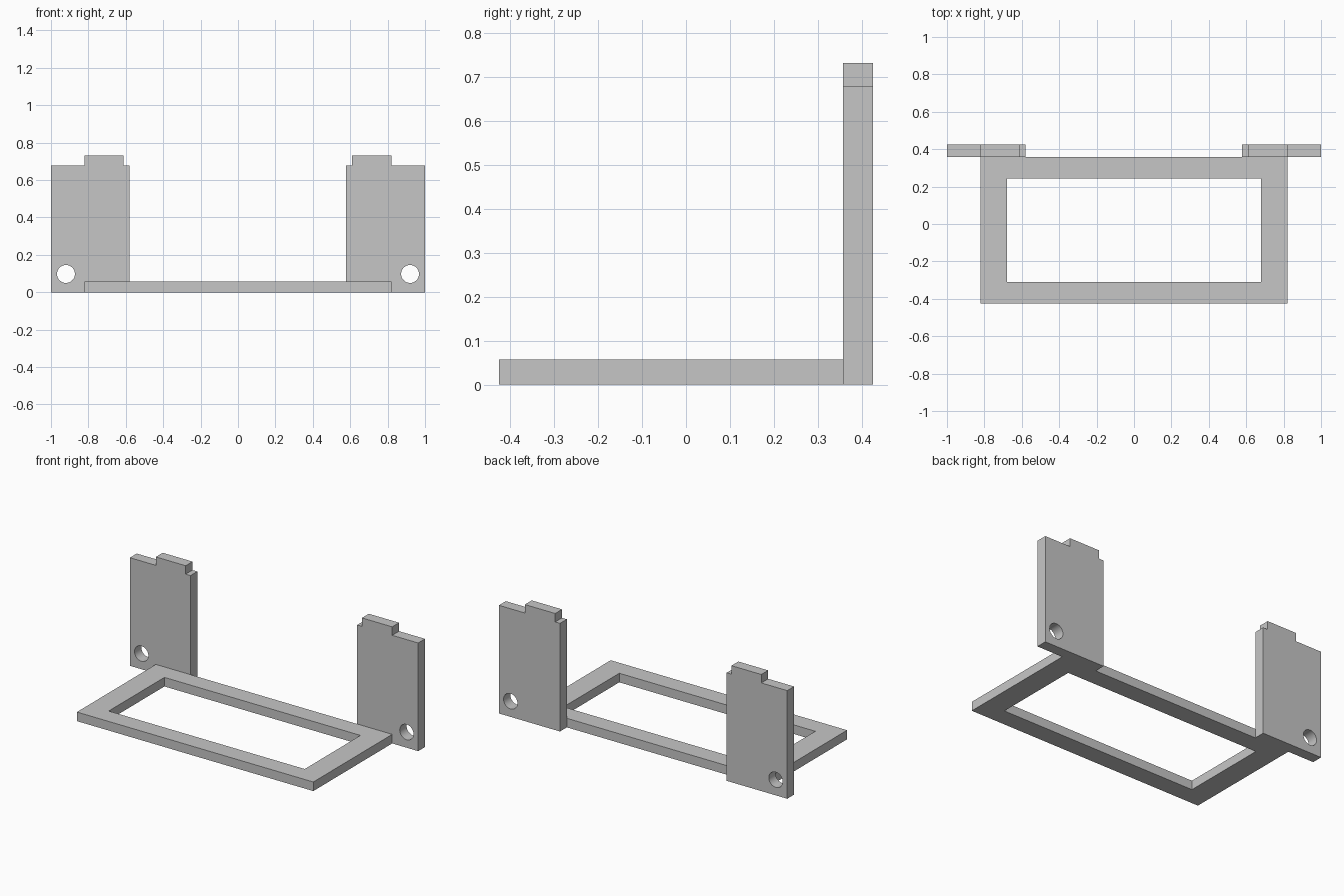
import bpy
import bmesh
from math import cos, sin, tau
from mathutils import Matrix, Vector

cube = bpy.data.objects.get("Cube")
if cube:
    bpy.data.objects.remove(cube, do_unlink=True)

# One light grey for the whole bracket
grey = bpy.data.materials.new("light_grey")
grey.use_nodes = True
colour = (0.565, 0.565, 0.565, 1)
grey.diffuse_color = colour
grey.node_tree.nodes["Principled BSDF"].inputs["Base Color"].default_value = colour


def rectangle(x0, x1, y0, y1):
    return [(x0, y0), (x1, y0), (x1, y1), (x0, y1)]


def circle(cx, cy, radius, sides=32):
    return [(cx + radius * cos(tau * i / sides), cy + radius * sin(tau * i / sides))
            for i in range(sides)]


def extruded_plate(name, outline, hole, thickness, transform=Matrix()):
    """Fill an outline around a hole and extrude it into a solid plate."""
    bm = bmesh.new()
    edges = []
    for loop in (outline, hole):
        verts = [bm.verts.new((x, y, 0)) for x, y in loop]
        edges += [bm.edges.new((v, verts[i - 1])) for i, v in enumerate(verts)]
    bmesh.ops.triangle_fill(bm, edges=edges, use_beauty=True, use_dissolve=False)
    result = bmesh.ops.extrude_face_region(bm, geom=bm.faces[:], use_keep_orig=True)
    top = [g for g in result["geom"] if isinstance(g, bmesh.types.BMVert)]
    bmesh.ops.translate(bm, verts=top, vec=Vector((0, 0, thickness)))
    bmesh.ops.transform(bm, matrix=transform, verts=bm.verts[:])
    bmesh.ops.recalc_face_normals(bm, faces=bm.faces[:])
    mesh = bpy.data.meshes.new(name)
    bm.to_mesh(mesh)
    bm.free()
    mesh.materials.append(grey)
    obj = bpy.data.objects.new(name, mesh)
    bpy.context.collection.objects.link(obj)
    bpy.context.view_layer.objects.active = obj
    obj.select_set(True)
    bpy.ops.object.shade_smooth_by_angle()
    obj.select_set(False)


# Flat base frame with a rectangular opening
back, plate_depth = 0.425, 0.068
extruded_plate("base_frame",
               rectangle(-0.82, 0.82, -back, back - plate_depth),
               rectangle(-0.68, 0.68, -0.31, 0.242), 0.057)

# Upright plates with a top tab and a round hole in the outer lower corner
stand_up = Matrix.Translation((0, back, 0)) @ Matrix.Rotation(tau / 4, 4, "X")
shoulder, tab_top = 0.678, 0.731
for side, sign, inner, tab_inner in (("left", 1, 0.577, 0.61),
                                     ("right", -1, 0.58, 0.613)):
    profile = [(inner, 0), (1, 0), (1, shoulder), (0.82, shoulder),
               (0.82, tab_top), (tab_inner, tab_top),
               (tab_inner, shoulder), (inner, shoulder)]
    extruded_plate(side + "_upright",
                   [(sign * x, z) for x, z in profile],
                   circle(sign * 0.92, 0.098, 0.048),
                   plate_depth, stand_up)
